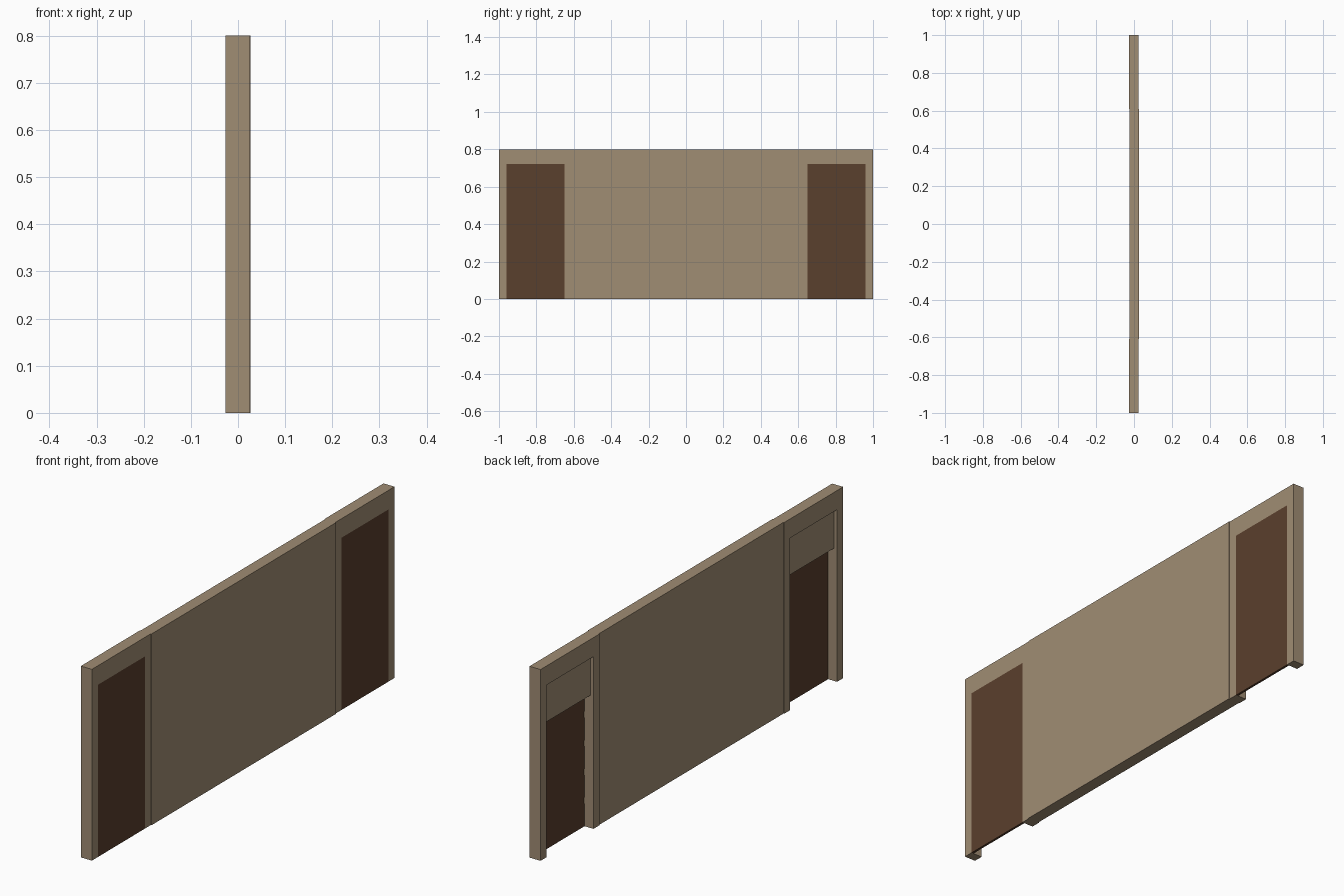
import bpy, bmesh

if "Cube" in bpy.data.objects:
    bpy.data.objects.remove(bpy.data.objects["Cube"])


def material(name, rgb):
    m = bpy.data.materials.new(name)
    m.diffuse_color = (*rgb, 1)
    m.use_nodes = True
    m.node_tree.nodes["Principled BSDF"].inputs["Base Color"].default_value = m.diffuse_color
    return m


TAN = material("tan_plaster", (0.352, 0.266, 0.174))
BROWN = material("dark_brown", (0.102, 0.050, 0.026))


def extrude(name, points, direction, mat):
    """Extrude a closed planar outline along a direction."""
    bm = bmesh.new()
    face = bm.faces.new([bm.verts.new(p) for p in points])
    out = bmesh.ops.extrude_face_region(bm, geom=[face])
    verts = [g for g in out["geom"] if isinstance(g, bmesh.types.BMVert)]
    bmesh.ops.translate(bm, verts=verts, vec=direction)
    bmesh.ops.recalc_face_normals(bm, faces=bm.faces[:])
    mesh = bpy.data.meshes.new(name)
    bm.to_mesh(mesh)
    bm.free()
    mesh.materials.append(mat)
    obj = bpy.data.objects.new(name, mesh)
    bpy.context.collection.objects.link(obj)
    return obj


def box(name, x0, x1, y0, y1, z0, z1, mat):
    pts = [(x0, y0, z0), (x0, y1, z0), (x0, y1, z1), (x0, y0, z1)]
    return extrude(name, pts, (x1 - x0, 0, 0), mat)


H, DOOR_H = 0.8, 0.72
BACK, FRONT = -0.027, 0.024      # faces of the end walls
IN, OUT = 0.65, 0.96             # door opening along y

# Central wall, set slightly forward of the ends
box("central_wall", -0.024, 0.027, -0.61, 0.61, 0, H, TAN)

for side, label in ((-1, "left"), (1, "right")):
    # Door frame wall with an opening reaching the floor
    outline = [(0.61, 0), (IN, 0), (IN, DOOR_H), (OUT, DOOR_H),
               (OUT, 0), (1, 0), (1, H), (0.61, H)]
    extrude(label + "_door_frame", [(BACK, side * y, z) for y, z in outline],
            (FRONT - BACK, 0, 0), TAN)

    # Flush door with shallow lapped slats on its inner face
    slats = 6
    step = DOOR_H / slats
    profile = [(FRONT, 0)]
    for i in range(slats):
        profile += [(0.0145, i * step), (0.016, (i + 1) * step)]
    profile.append((FRONT, DOOR_H))
    extrude(label + "_door", [(x, side * IN, z) for x, z in profile],
            (0, side * (OUT - IN), 0), BROWN)

    # Roller housing above the slats
    y0, y1 = sorted((side * IN, side * OUT))
    box(label + "_roller_housing", -0.013, 0.016, y0, y1, 0.555, DOOR_H, TAN)
